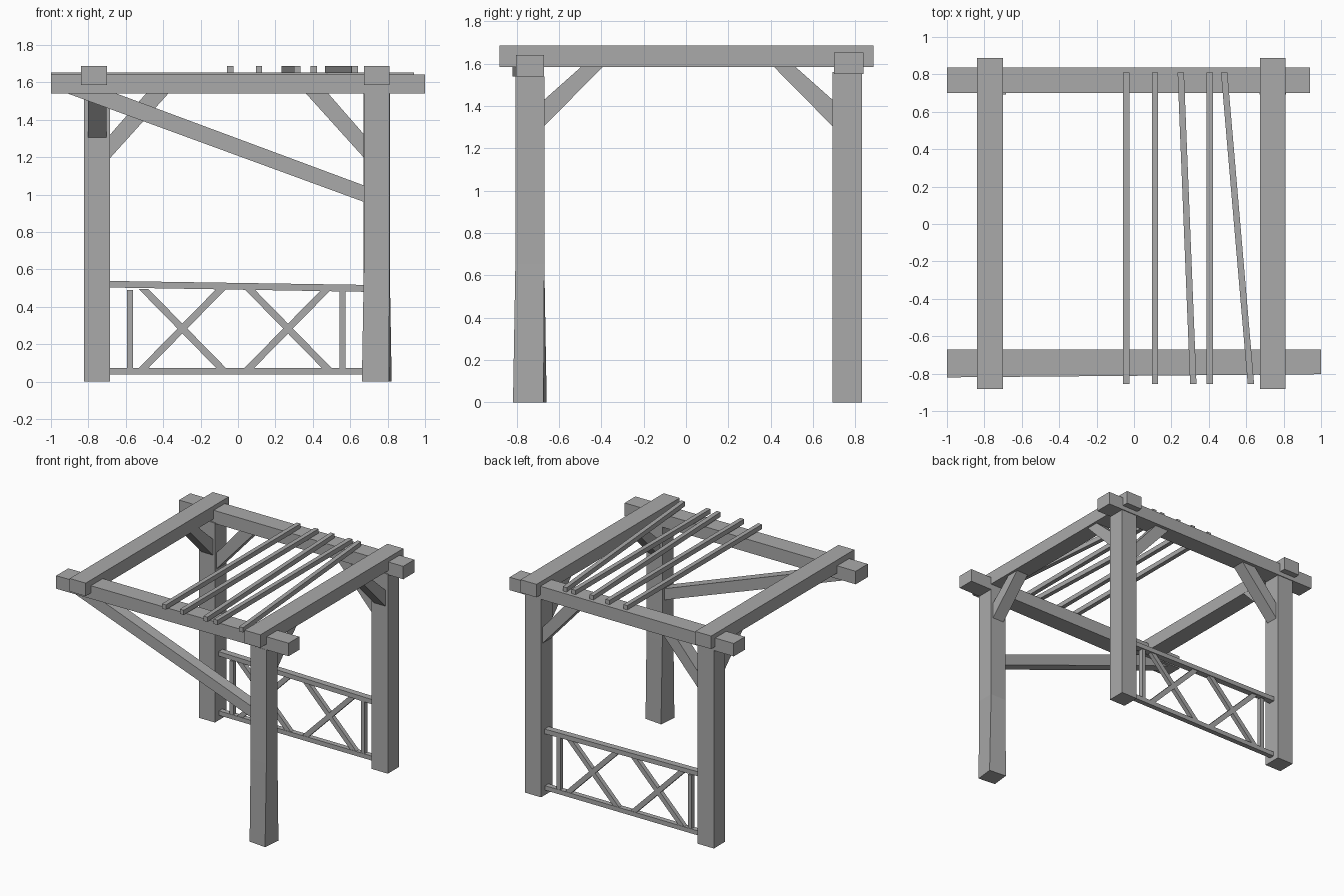
import bpy
import bmesh
from math import radians
from mathutils import Matrix, Vector

cube = bpy.data.objects.get("Cube")
if cube:
    bpy.data.objects.remove(cube, do_unlink=True)

GREY = (0.4, 0.4, 0.4, 1)
timber = bpy.data.materials.new("grey_timber")
timber.use_nodes = True
timber.diffuse_color = GREY
timber.node_tree.nodes["Principled BSDF"].inputs["Base Color"].default_value = GREY


def loft(name, rings):
    """Join matching rings of points into a closed solid."""
    bm = bmesh.new()
    loops = [[bm.verts.new(p) for p in ring] for ring in rings]
    n = len(loops[0])
    for a, b in zip(loops, loops[1:]):
        for i in range(n):
            j = (i + 1) % n
            bm.faces.new((a[i], a[j], b[j], b[i]))
    bm.faces.new(loops[0])
    bm.faces.new(loops[-1])
    bmesh.ops.recalc_face_normals(bm, faces=bm.faces)
    mesh = bpy.data.meshes.new(name)
    bm.to_mesh(mesh)
    bm.free()
    mesh.materials.append(timber)
    obj = bpy.data.objects.new(name, mesh)
    bpy.context.collection.objects.link(obj)
    return obj


def square(x, y, z, size, turn=0):
    """Horizontal square ring, turned about its centre."""
    h = size / 2
    rot = Matrix.Rotation(radians(turn), 3, "Z")
    return [Vector((x, y, z)) + rot @ Vector((a, b, 0))
            for a, b in ((-h, -h), (h, -h), (h, h), (-h, h))]


def box(name, x, y, z):
    return loft(name, [[(a, b, c) for a, b in
                        ((x[0], y[0]), (x[1], y[0]), (x[1], y[1]), (x[0], y[1]))]
                       for c in z])


def plate(name, axis, profile, centre, width):
    """Extrude a side profile of (run, height) points across the given axis."""
    rings = []
    for d in (centre - width / 2, centre + width / 2):
        rings.append([(d, u, z) if axis == "X" else (u, d, z) for u, z in profile])
    return loft(name, rings)


# Posts: three corners, the front one slightly twisted at its foot
POST = 0.14
loft("back_left_post", [square(0.742, 0.762, z, POST) for z in (0, 1.56)])
loft("back_right_post", [square(-0.754, 0.762, z, POST) for z in (0, 1.56)])
loft("front_left_post", [square(0.742, -0.738, 0, 0.145, -6),
                         square(0.742, -0.738, 0.65, 0.137),
                         square(0.742, -0.738, 1.54, 0.137)])

# Main beams: the front one tapers a little along its length
loft("front_beam", [[(x, y, z) for y, z in
                     ((out, 1.54), (-0.67, 1.54), (-0.67, 1.642), (out, 1.642))]
                    for x, out in ((-1, -0.82), (1, -0.803))])
box("back_beam", (-1, 0.94), (0.70, 0.838), (1.552, 1.653))
for name, x in (("right_beam", -0.77), ("left_beam", 0.742)):
    box(name, (x - 0.069, x + 0.069), (-0.882, 0.887), (1.585, 1.687))

# Roof slats: back x, front x
for i, (back, front) in enumerate(((-0.042, -0.042), (0.112, 0.112), (0.25, 0.317),
                                   (0.405, 0.405), (0.482, 0.625))):
    loft(f"roof_slat_{i + 1}",
         [[(x + a * 0.017, y, z) for a, z in
           ((-1, 1.65), (1, 1.65), (1, 1.687), (-1, 1.687))]
          for x, y in ((front, -0.855), (back, 0.81))])


def knee(name, axis, post_face, direction, top, centre):
    """Diagonal brace from a post face up to the underside of a beam."""
    profile = [(post_face, top - 0.36), (post_face, top - 0.235),
               (post_face + direction * 0.205, top),
               (post_face + direction * 0.325, top)]
    if axis == "X":
        profile = [(u, z + 0.08 * (z < top)) if u == post_face else
                   (post_face + (u - post_face) * 0.85, z) for u, z in profile]
    return plate(name, axis, profile, centre, 0.1)


# Knee braces under the beams
knee("back_right_cross_brace", "Y", -0.684, 1, 1.555, 0.762)
knee("back_left_cross_brace", "Y", 0.675, -1, 1.555, 0.762)
knee("back_right_side_brace", "X", 0.692, -1, 1.585, -0.752)
knee("back_left_side_brace", "X", 0.692, -1, 1.585, 0.742)
knee("front_left_side_brace", "X", -0.67, 1, 1.585, 0.742)

# Long brace carrying the corner without a post
plate("long_front_brace", "Y",
      [(0.675, 0.96), (0.675, 1.048), (-0.65, 1.54), (-0.91, 1.54)], -0.74, 0.09)

# Back railing
RAIL_Y = 0.762
plate("railing_top", "Y", [(-0.684, 0.503), (0.675, 0.48), (0.675, 0.517),
                           (-0.684, 0.538)], RAIL_Y, 0.05)
box("railing_bottom", (-0.684, 0.675), (RAIL_Y - 0.02, RAIL_Y + 0.02), (0.037, 0.072))
for name, x in (("right", -0.578), ("left", 0.558)):
    box(f"railing_{name}_upright", (x - 0.016, x + 0.016),
        (RAIL_Y - 0.018, RAIL_Y + 0.018), (0.072, 0.49))
for name, x0, x1 in (("right", -0.505, -0.09), ("left", 0.06, 0.475)):
    for kind, a, b in (("rising", x0, x1), ("falling", x1, x0)):
        plate(f"railing_{name}_{kind}_diagonal", "Y",
              [(a - 0.026, 0.072), (a + 0.026, 0.072),
               (b + 0.026, 0.495), (b - 0.026, 0.495)], RAIL_Y, 0.034)
